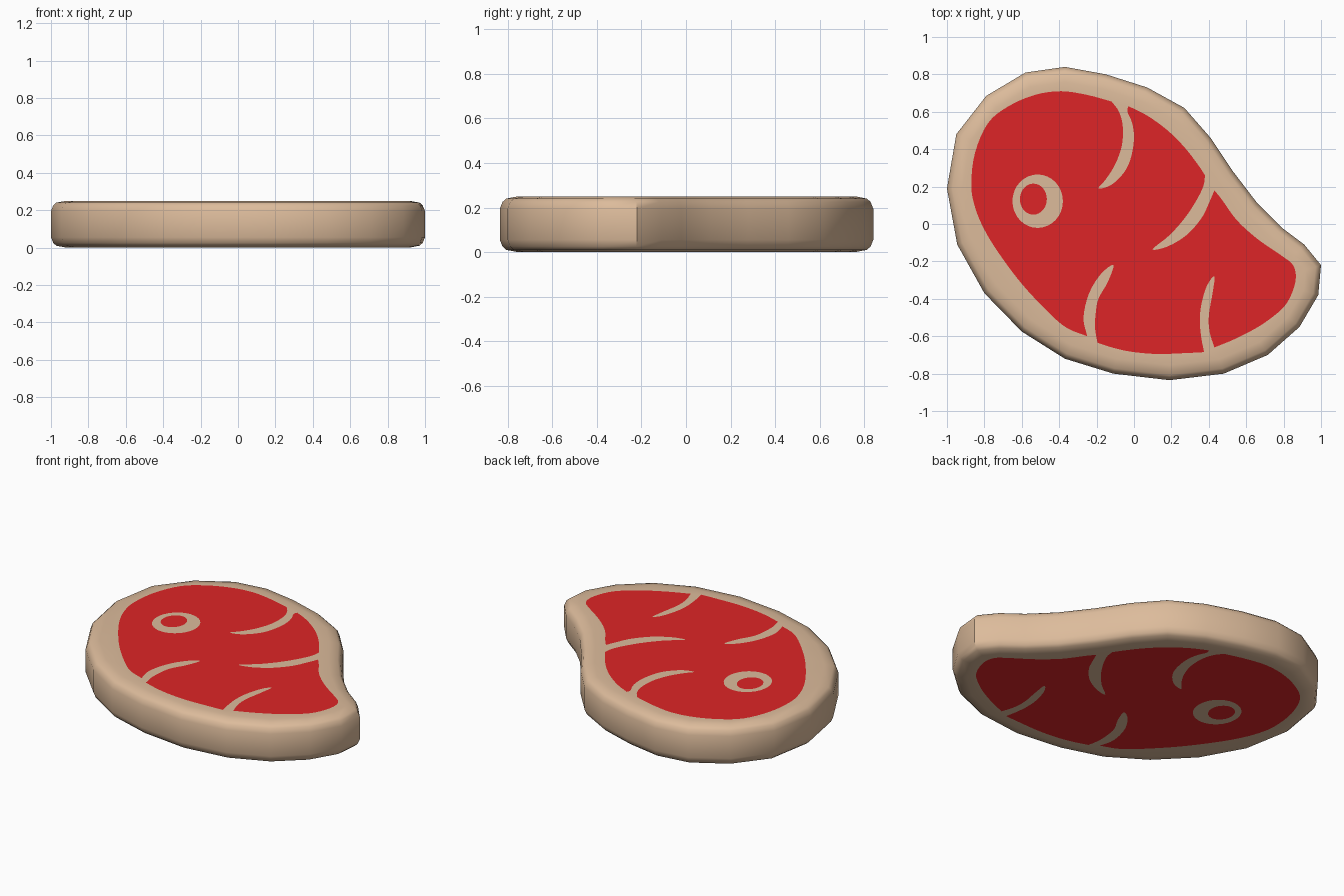
import bpy, bmesh, math
from mathutils import Vector
from mathutils.geometry import delaunay_2d_cdt

if "Cube" in bpy.data.objects:
    bpy.data.objects.remove(bpy.data.objects["Cube"])


def material(name, col):
    m = bpy.data.materials.new(name)
    m.diffuse_color = (*col, 1)
    m.use_nodes = True
    m.node_tree.nodes["Principled BSDF"].inputs["Base Color"].default_value = m.diffuse_color
    return m


def spline(pts, n=4):
    """Open Catmull-Rom curve through pts, last point left out."""
    p = [Vector(q) for q in pts]
    p = [2 * p[0] - p[1]] + p + [2 * p[-1] - p[-2]]
    out = []
    for a, b, c, d in zip(p, p[1:], p[2:], p[3:]):
        for i in range(n):
            t = i / n
            out.append(0.5 * (2 * b + (c - a) * t + (2 * a - 5 * b + 4 * c - d) * t * t
                              + (3 * b - a - 3 * c + d) * t ** 3))
    return out


def ellipse(cx, cy, rx, ry, n=32):
    return [Vector((cx + rx * math.cos(2 * math.pi * i / n),
                    cy + ry * math.sin(2 * math.pi * i / n))) for i in range(n)]


def inset(loop, d):
    """Move a counter-clockwise loop inwards by d."""
    out = []
    for i, p in enumerate(loop):
        a = (p - loop[i - 1]).normalized()
        b = (loop[(i + 1) % len(loop)] - p).normalized()
        n = Vector((-a.y - b.y, a.x + b.x)).normalized()
        out.append(p + n * d / max(0.5, n.dot(Vector((-a.y, a.x)))))
    return out


# outer silhouette of the fat, 24 sides
rim = [(-1, .19), (-.95, .48), (-.79, .685), (-.58, .81), (-.37, .84), (-.15, .80),
       (.07, .73), (.27, .62), (.41, .46), (.53, .28), (.66, .11), (.79, -.02),
       (.91, -.11), (1, -.22), (.985, -.38), (.885, -.55), (.715, -.70), (.48, -.80),
       (.19, -.835), (-.11, -.80), (-.37, -.72), (-.60, -.575), (-.80, -.37), (-.945, -.11)]
rim = [Vector(p) for p in reversed(rim)]

# meat edge, split at the marbling streaks so the corners stay crisp
edge_top = [(-.25, -.60), (-.36, -.555), (-.46, -.47), (-.60, -.32), (-.72, -.16),
            (-.80, -.03), (-.85, .09), (-.87, .21), (-.85, .38), (-.78, .54), (-.67, .63),
            (-.53, .69), (-.39, .71), (-.25, .69), (-.12, .655)]
streak_a = [(-.12, .655), (-.08, .60), (-.06, .52), (-.065, .42), (-.10, .32), (-.15, .24),
            (-.19, .19), (-.12, .21), (-.05, .28), (-.015, .36), (0, .46), (-.01, .54),
            (-.035, .60), (-.03, .63)]
edge_ab = [(-.03, .63), (.07, .58), (.18, .50), (.27, .41), (.34, .32), (.38, .26)]
streak_b = [(.38, .26), (.37, .20), (.33, .12), (.27, .03), (.19, -.06), (.10, -.135),
            (.18, -.12), (.28, -.06), (.36, .03), (.40, .11), (.43, .18)]
edge_bc = [(.43, .18), (.47, .13), (.55, .02), (.66, -.08), (.79, -.17), (.85, -.22),
           (.865, -.29), (.84, -.38), (.79, -.455), (.68, -.54), (.55, -.61), (.43, -.66)]
streak_c = [(.43, -.66), (.405, -.58), (.40, -.49), (.42, -.37), (.43, -.28), (.39, -.33),
            (.36, -.43), (.352, -.52), (.36, -.61), (.375, -.685)]
edge_cd = [(.375, -.685), (.28, -.69), (.13, -.695), (0, -.685), (-.10, -.665), (-.195, -.635)]
streak_d = [(-.195, -.635), (-.208, -.56), (-.205, -.48), (-.19, -.40), (-.14, -.31),
            (-.11, -.22), (-.175, -.265), (-.24, -.37), (-.27, -.50), (-.25, -.60)]
meat = []
for part in (edge_top, streak_a, edge_ab, streak_b, edge_bc, streak_c, edge_cd, streak_d):
    meat += spline(part)
meat.reverse()

# flat cap: fat border, meat, bone ring and marrow cut into one face
loops = [inset(rim, .08), meat, ellipse(-.515, .122, .135, .143), ellipse(-.538, .133, .072, .083)]
pts, faces = [], []
for lp in loops:
    faces.append(list(range(len(pts), len(pts) + len(lp))))
    pts += lp
cap_v, _, cap_f, _, _, cap_src = delaunay_2d_cdt(pts, [], faces, 1, 1e-6)

bm = bmesh.new()

# rounded side wall
profile = [(.08, 0), (.028, .010), (.012, .025), (0, .055),
           (0, .195), (.012, .225), (.028, .240), (.08, .25)]
rings = [[bm.verts.new((p.x, p.y, z)) for p in inset(rim, d)] for d, z in profile]
n = len(rim)
for lo, hi in zip(rings, rings[1:]):
    for i in range(n):
        j = (i + 1) % n
        bm.faces.new((lo[i], lo[j], hi[j], hi[i]))

# top and bottom caps
for z, flip in ((.25, False), (0, True)):
    vs = [bm.verts.new((p.x, p.y, z)) for p in cap_v]
    for f, src in zip(cap_f, cap_src):
        face = bm.faces.new([vs[i] for i in (reversed(f) if flip else f)])
        face.material_index = int(1 in src and (2 not in src or 3 in src))
bmesh.ops.remove_doubles(bm, verts=bm.verts, dist=1e-4)

mesh = bpy.data.meshes.new("steak")
bm.to_mesh(mesh)
bm.free()
mesh.materials.append(material("fat tan", (.72, .50, .33)))
mesh.materials.append(material("meat red", (.73, .018, .02)))
steak = bpy.data.objects.new("steak", mesh)
bpy.context.collection.objects.link(steak)
bpy.context.view_layer.objects.active = steak
steak.select_set(True)
bpy.ops.object.shade_smooth_by_angle(angle=math.radians(40))
